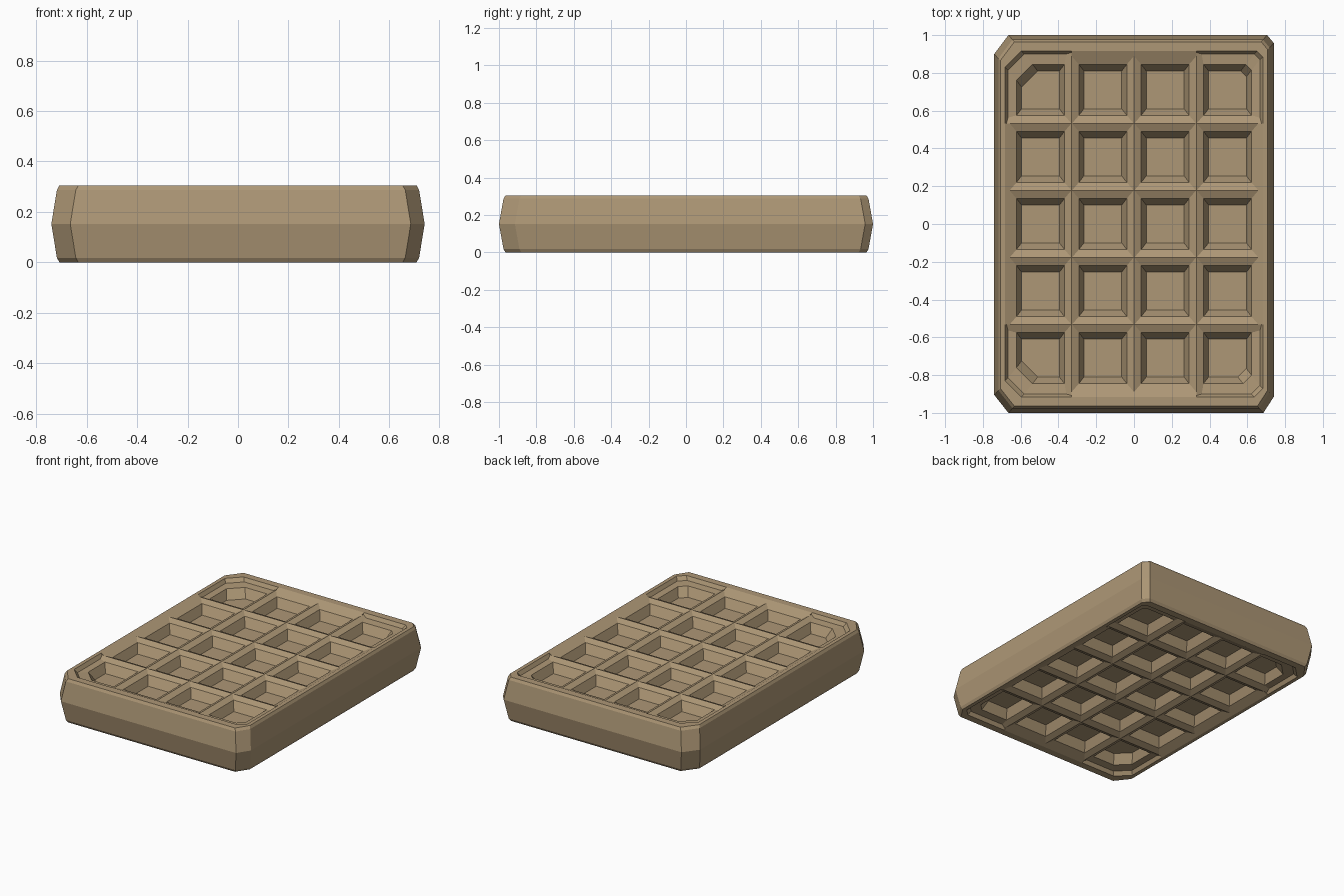
import bpy, bmesh

if "Cube" in bpy.data.objects:
    bpy.data.objects.remove(bpy.data.objects["Cube"])

MID, TOP = 0.1525, 0.305   # the body mirrors about its mid height
PX, PY = 0.33, 0.355       # pocket pitch


def ring(x0, x1, y0, y1, z, cuts):
    """Rectangle ring; cuts = (x, y) chamfer for corners BL, BR, TR, TL."""
    pts = []
    for k, (a, b) in enumerate(cuts):
        sx, sy = (-1, 1, 1, -1)[k], (-1, -1, 1, 1)[k]
        x, y = (x0, x1)[sx > 0], (y0, y1)[sy > 0]
        q, p = (x, y - sy * b, z), (x - sx * a, y, z)
        if a == 0:
            pts.append(q)
        else:
            pts += [q, p] if sx == sy else [p, q]
    return pts


def loft(bm, rings, floor=False):
    loops = [[bm.verts.new(p) for p in r] for r in rings]
    n = len(loops[0])
    for lo, hi in zip(loops, loops[1:]):
        for i in range(n):
            j = (i + 1) % n
            bm.faces.new((lo[i], lo[j], hi[j], hi[i]))
    if floor:
        bm.faces.new(loops[0])


def clip(bm, geo_start, co, no):
    """Cut away the newly made cell beyond a plane."""
    verts = [v for v in bm.verts if v.index == -1]
    faces = {f for v in verts for f in v.link_faces}
    edges = {e for v in verts for e in v.link_edges}
    bmesh.ops.bisect_plane(bm, geom=verts + list(edges) + list(faces), dist=1e-6,
                           plane_co=co, plane_no=no, clear_outer=True)


# Pocket profile: z, half x, half y, and the stepped outer half x, half y at corners
PROFILE = ((0.215, 0.10, 0.10, 0.10, 0.10), (0.275, 0.127, 0.135, 0.127, 0.135),
           (0.28, 0.137, 0.1467, 0.172, 0.190), (TOP, 0.187, 0.205, 0.187, 0.205))
CORNER = {(0, 0): (0, 0.085), (3, 0): (1, 0.045), (3, 4): (2, 0.03), (0, 4): (3, 0.085)}


def pocket(i, j, side):
    cx, cy = (i - 1.5) * PX, (j - 2) * PY
    cuts = [(0, 0)] * 4
    is_corner = (i, j) in CORNER
    if is_corner:
        k, c = CORNER[i, j]
        cuts[k] = (c, c)
    rings = []
    for z, hx, hy, ox, oy in PROFILE:
        xs, ys = [hx, hx], [hy, hy]
        if is_corner:
            xs[i > 0], ys[j > 0] = ox, oy
        rings.append(ring(cx - xs[0], cx + xs[1], cy - ys[0], cy + ys[1],
                          MID + side * (z - MID), cuts))
    cell = bmesh.new()
    loft(cell, rings, floor=True)
    # Trim at the shared borders, leaving sharp rib ridges
    for keep, co, no in ((i > 0, (cx - PX / 2, 0, 0), (-1, 0, 0)),
                         (i < 3, (cx + PX / 2, 0, 0), (1, 0, 0)),
                         (j > 0, (0, cy - PY / 2, 0), (0, -1, 0)),
                         (j < 4, (0, cy + PY / 2, 0), (0, 1, 0))):
        if keep:
            bmesh.ops.bisect_plane(cell, geom=cell.verts[:] + cell.edges[:] + cell.faces[:],
                                   dist=1e-6, plane_co=co, plane_no=no, clear_outer=True)
    tmp = bpy.data.meshes.new("cell")
    cell.to_mesh(tmp)
    cell.free()
    bm.from_mesh(tmp)
    bpy.data.meshes.remove(tmp)


# Outer wall: bulged edge with uneven corner chamfers
bm = bmesh.new()
outer = ((0.075, 0.095), (0.055, 0.085), (0.035, 0.042), (0.075, 0.10))
loft(bm, [ring(d - 0.74, 0.74 - d, d * 1.1 - 1, 1 - d * 1.1, z, outer) for z, d in
          ((0, 0.032), (0.018, 0.022), (MID, 0), (0.287, 0.022), (TOP, 0.032))])

# Grid of pockets on both faces
for side in (1, -1):
    for i in range(4):
        for j in range(5):
            pocket(i, j, side)
bmesh.ops.remove_doubles(bm, verts=bm.verts[:], dist=2e-4)

# Flat rims between the wall and the pockets
for z in (0, TOP):
    rim = [e for e in bm.edges if e.is_boundary and all(abs(v.co.z - z) < 1e-4 for v in e.verts)]
    bmesh.ops.triangle_fill(bm, use_beauty=True, use_dissolve=False, edges=rim,
                            normal=(0, 0, 1))

# Close the small steps beside the corner pockets
bmesh.ops.holes_fill(bm, edges=[e for e in bm.edges if e.is_boundary], sides=6)
bmesh.ops.recalc_face_normals(bm, faces=bm.faces[:])

me = bpy.data.meshes.new("waffle_body")
bm.to_mesh(me)
bm.free()
slab = bpy.data.objects.new("waffle_body", me)
bpy.context.collection.objects.link(slab)

# Baked crust colour
mat = bpy.data.materials.new("crust")
mat.diffuse_color = (0.42, 0.31, 0.18, 1)
mat.use_nodes = True
mat.node_tree.nodes["Principled BSDF"].inputs["Base Color"].default_value = mat.diffuse_color
me.materials.append(mat)
